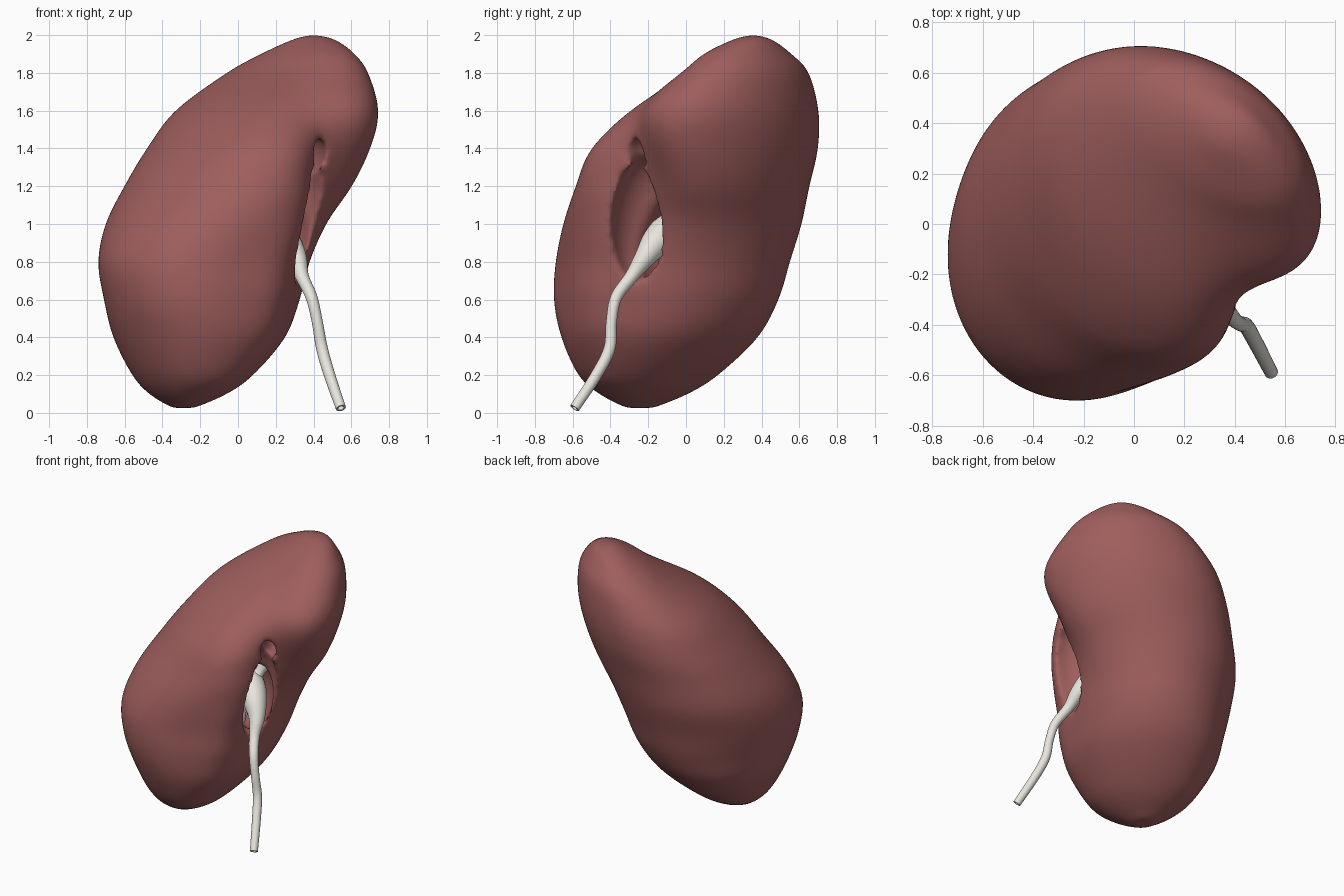
import bpy, bmesh, math
from mathutils import Vector, Matrix

if "Cube" in bpy.data.objects:
    bpy.data.objects.remove(bpy.data.objects["Cube"])

def material(name, rgb):
    m = bpy.data.materials.new(name)
    m.diffuse_color = (*rgb, 1)
    m.use_nodes = True
    m.node_tree.nodes["Principled BSDF"].inputs["Base Color"].default_value = m.diffuse_color
    return m

red = material("organ_red", (0.34, 0.112, 0.108))
ivory = material("ivory", (0.80, 0.78, 0.72))

def mesh_object(name, bm):
    me = bpy.data.meshes.new(name)
    bmesh.ops.recalc_face_normals(bm, faces=bm.faces)
    bm.to_mesh(me)
    bm.free()
    ob = bpy.data.objects.new(name, me)
    bpy.context.collection.objects.link(ob)
    return ob

def spline(rows, t):
    i = min(int(t), len(rows) - 2)
    f = t - i
    a, b, c, d = (rows[min(max(k, 0), len(rows) - 1)] for k in (i - 1, i, i + 1, i + 2))
    return [0.5 * (2*q + (r-p)*f + (2*p-5*q+4*r-s)*f*f + (3*q-p-3*r+s)*f**3)
            for p, q, r, s in zip(a, b, c, d)]

def bump(angle, centre, width, z, zc, zw):
    d = (angle - centre + math.pi) % math.tau - math.pi
    return math.exp(-(d / width) ** 2 - ((z - zc) / zw) ** 2)

# Kidney body: stacked skewed ellipses (z, x min, x max, y min, y max, skew)
ROWS = [
    (0.025, -.35, -.23, -.32, -.17, 0), (0.10, -.47, -.06, -.46, .01, -.01),
    (0.20, -.56, .08, -.57, .17, -.02), (0.40, -.66, .25, -.66, .38, -.01),
    (0.60, -.71, .33, -.70, .49, .02), (0.80, -.74, .39, -.69, .55, .03),
    (1.00, -.70, .49, -.65, .61, 0), (1.20, -.60, .625, -.585, .65, -.035),
    (1.40, -.48, .71, -.51, .695, -.065), (1.60, -.33, .745, -.33, .70, -.075),
    (1.80, -.06, .69, -.04, .65, -.05), (1.90, .12, .62, .09, .56, -.025),
    (1.97, .27, .53, .23, .47, -.005), (2.0, .36, .44, .32, .39, 0)]
SIDES, STEPS = 96, 6
bm = bmesh.new()
rings = []
for k in range((len(ROWS) - 1) * STEPS + 1):
    z, x0, x1, y0, y1, skew = spline(ROWS, k / STEPS)
    hx, hy, cx, cy = (x1 - x0) / 2, (y1 - y0) / 2, (x0 + x1) / 2, (y0 + y1) / 2
    hs = math.sqrt(max(hy * hy - (skew / hx) ** 2, 1e-5))
    valley = math.atan2(-.22 - cy, .42 - cx)      # the groove runs straight up
    ring = []
    for j in range(SIDES):
        a = math.tau * j / SIDES
        px, py = hx * math.cos(a), skew / hx * math.cos(a) + hs * math.sin(a)
        ang = math.atan2(py, px)
        s = (1 - .27 * bump(ang, valley, .40, z, 1.31, .38)
             + .10 * bump(ang, -.80, .32, z, .70, .36)
             + .03 * bump(ang, 2.3, .5, z, 1.15, .4))
        ring.append(bm.verts.new((cx + px * s, cy + py * s, z)))
    rings.append(ring)
for a, b in zip(rings, rings[1:]):
    for j in range(SIDES):
        n = (j + 1) % SIDES
        bm.faces.new((a[j], a[n], b[n], b[j]))
bm.faces.new(rings[0][::-1])
bm.faces.new(rings[-1])
kidney = mesh_object("kidney_body", bm)
kidney.data.materials.append(red)

# Hilum opening, pelvis pocket and upper vessel hole, cut out then softened
def cutter(name, centre, size, lean, turn=45):
    m = (Matrix.Translation(centre) @ Matrix.Rotation(math.radians(turn), 4, 'Z')
         @ Matrix.Rotation(math.radians(lean), 4, 'Y') @ Matrix.Diagonal((*size, 1)))
    b = bmesh.new()
    bmesh.ops.create_uvsphere(b, u_segments=48, v_segments=32, radius=1, matrix=m)
    ob = mesh_object(name, b)
    ob.hide_render = True
    return ob

cutters = [cutter("hilum_cutter", (.32, -.24, 1.03), (.13, .17, .33), 6),
           cutter("pocket_cutter", (.20, -.10, .92), (.13, .22, .24), 10),
           cutter("vessel_cutter", (.37, -.12, 1.38), (.065, .22, .10), 0, 20)]
for c in cutters:
    mod = kidney.modifiers.new("cut", 'BOOLEAN')
    mod.operation, mod.solver, mod.object = 'DIFFERENCE', 'EXACT', c
mod = kidney.modifiers.new("blend", 'REMESH')
mod.mode, mod.voxel_size = 'VOXEL', 0.016
mod = kidney.modifiers.new("soften", 'SMOOTH')
mod.factor, mod.iterations = 0.5, 24

def finish(ob):
    bpy.ops.object.select_all(action='DESELECT')
    ob.select_set(True)
    bpy.context.view_layer.objects.active = ob
    for mod in list(ob.modifiers):
        bpy.ops.object.modifier_apply(modifier=mod.name)
    bpy.ops.object.shade_smooth_by_angle(angle=math.radians(60))

finish(kidney)
for c in cutters:
    bpy.data.objects.remove(c)

# Tubes swept along smooth paths of (x, y, z, radius)
def tube(bm, path, sides=20, steps=6, cap=True):
    n = (len(path) - 1) * steps
    pts = [spline(path, k / steps) for k in range(n + 1)]
    side, last = Vector((1, 0.6, 0)), None
    for k, (x, y, z, r) in enumerate(pts):
        d = (Vector(pts[min(k + 1, n)][:3]) - Vector(pts[max(k - 1, 0)][:3])).normalized()
        side = (side - d * side.dot(d)).normalized()
        up = d.cross(side)
        ring = [bm.verts.new(Vector((x, y, z)) + r * (side * math.cos(math.tau * j / sides)
                + up * math.sin(math.tau * j / sides))) for j in range(sides)]
        if last:
            for j in range(sides):
                m = (j + 1) % sides
                bm.faces.new((last[j], last[m], ring[m], ring[j]))
        last = ring
    if cap:
        bm.faces.new(last)

# Ureter widening into the pelvis, with an open lower end
bm = bmesh.new()
tube(bm, [(.545, -.59, .025, .027), (.485, -.475, .20, .030), (.445, -.405, .34, .031),
          (.42, -.395, .48, .029), (.39, -.37, .61, .031), (.34, -.29, .72, .036),
          (.31, -.22, .82, .055), (.255, -.16, .90, .080), (.18, -.09, .96, .095),
          (.10, -.02, .99, .085), (.06, .01, 1.0, .03)])
ureter = mesh_object("ureter_and_pelvis", bm)
ureter.data.materials.append(ivory)
mod = ureter.modifiers.new("wall", 'SOLIDIFY')
mod.thickness, mod.offset = 0.01, -1
finish(ureter)

# Calyx branches leading into the body
bm = bmesh.new()
start = (.15, -.07, .96, .06)
for x, y, z in ((.22, .04, 1.14), (.04, .08, 1.12), (.08, -.12, .72), (.18, -.06, .74)):
    mid = [s + (e - s) * .55 for s, e in zip(start, (x, y, z))]
    tube(bm, [start, (*mid, .035), (x, y, z, .055)], 16)
calyces = mesh_object("calyces", bm)
calyces.data.materials.append(ivory)
finish(calyces)
